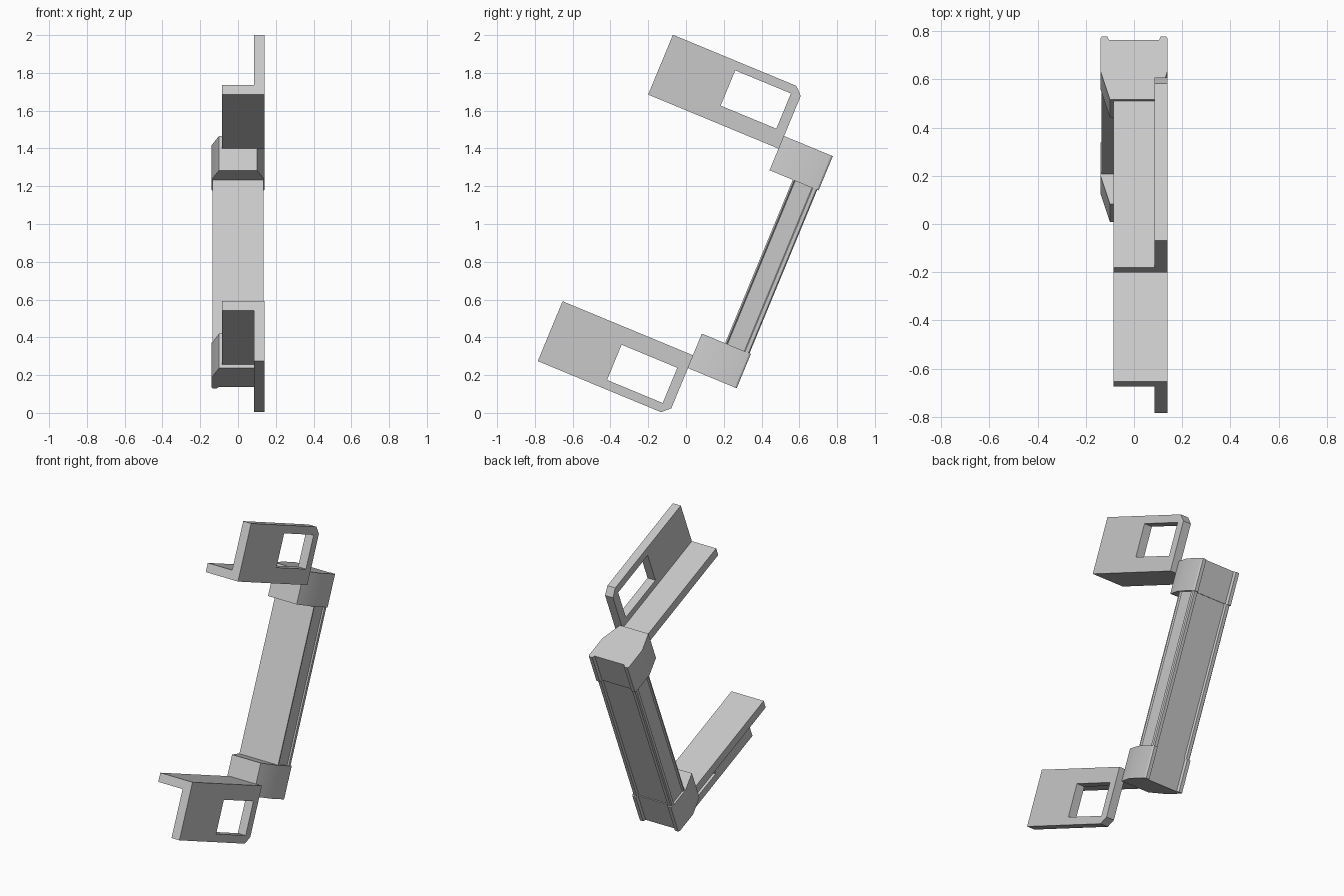
import bpy, bmesh, math
from mathutils import Matrix

cube = bpy.data.objects.get("Cube")
if cube:
    bpy.data.objects.remove(cube, do_unlink=True)

TILT = Matrix.Rotation(math.radians(-22.5), 4, "X")
MID = 0.888  # height of the mirror plane along the grip, before tilting

grey = bpy.data.materials.new("light_grey")
grey.use_nodes = True
grey.diffuse_color = (0.58, 0.58, 0.58, 1)
grey.node_tree.nodes["Principled BSDF"].inputs["Base Color"].default_value = (0.58, 0.58, 0.58, 1)


def prism(name, loops, place, start, end, flip=False, smooth=False):
    """Fill closed 2D loops (outline, then holes) and extrude them from start to end."""
    bm = bmesh.new()
    for loop in loops:
        verts = [bm.verts.new(place(a, b, start)) for a, b in loop]
        for i, v in enumerate(verts):
            bm.edges.new((v, verts[i - 1]))
    if len(loops) == 1:
        bm.faces.new(bm.verts)
    else:
        bmesh.ops.triangle_fill(bm, edges=bm.edges[:], use_beauty=True)
    cap = bmesh.ops.extrude_face_region(bm, geom=bm.faces[:], use_keep_orig=True)
    moved = [g for g in cap["geom"] if isinstance(g, bmesh.types.BMVert)]
    shift = [e - s for e, s in zip(place(0, 0, end), place(0, 0, start))]
    bmesh.ops.translate(bm, verts=moved, vec=shift)
    if flip:
        for v in bm.verts:
            v.co.z = 2 * MID - v.co.z
    bm.transform(TILT)
    bmesh.ops.recalc_face_normals(bm, faces=bm.faces[:])
    mesh = bpy.data.meshes.new(name)
    bm.to_mesh(mesh)
    bm.free()
    mesh.materials.append(grey)
    obj = bpy.data.objects.new(name, mesh)
    bpy.context.collection.objects.link(obj)
    if smooth:
        bpy.ops.object.select_all(action="DESELECT")
        obj.select_set(True)
        bpy.context.view_layer.objects.active = obj
        bpy.ops.object.shade_smooth_by_angle(angle=math.radians(25))
    return obj


def sideways(a, b, t):   # profile in depth and height, extruded across
    return (t, a, b)


def upright(a, b, t):    # profile in width and depth, extruded up
    return (a, b, t)


def symmetric(half):
    return half + [(-x, y) for x, y in reversed(half)]


def rect(a0, b0, a1, b1):
    return [(a0, b0), (a1, b0), (a1, b1), (a0, b1)]


# Grip: broad front, recessed sides and raised rear ribs
grip = symmetric([(0.135, 0.05), (0.135, 0.058), (0.127, 0.064), (0.127, 0.16),
                  (0.135, 0.165), (0.135, 0.184), (0.129, 0.19),
                  (0.108, 0.19), (0.102, 0.178)])
prism("grip", [grip], upright, 0.4, 1.376)

# End caps: tapered front, two ribs at the rear
end_cap = symmetric([(0.1, -0.083), (0.14, 0.047), (0.14, 0.189), (0.134, 0.198),
                     (0.111, 0.198), (0.104, 0.183)])

# Mounting plate with a cut corner and a window
plate = [(-0.83, 1.48), (-0.081, 1.48), (-0.081, 1.783), (-0.123, 1.823), (-0.83, 1.823)]
window = rect(-0.453, 1.573, -0.134, 1.775)

for side, flip in (("upper", False), ("lower", True)):
    prism(side + "_end_cap", [end_cap], upright, 1.356, 1.553, flip, smooth=True)
    prism(side + "_plate", [plate, window], sideways, 0.085, 0.14, flip)
    prism(side + "_flange", [rect(-0.83, 1.48, -0.081, 1.534)], sideways, -0.085, 0.085, flip)
